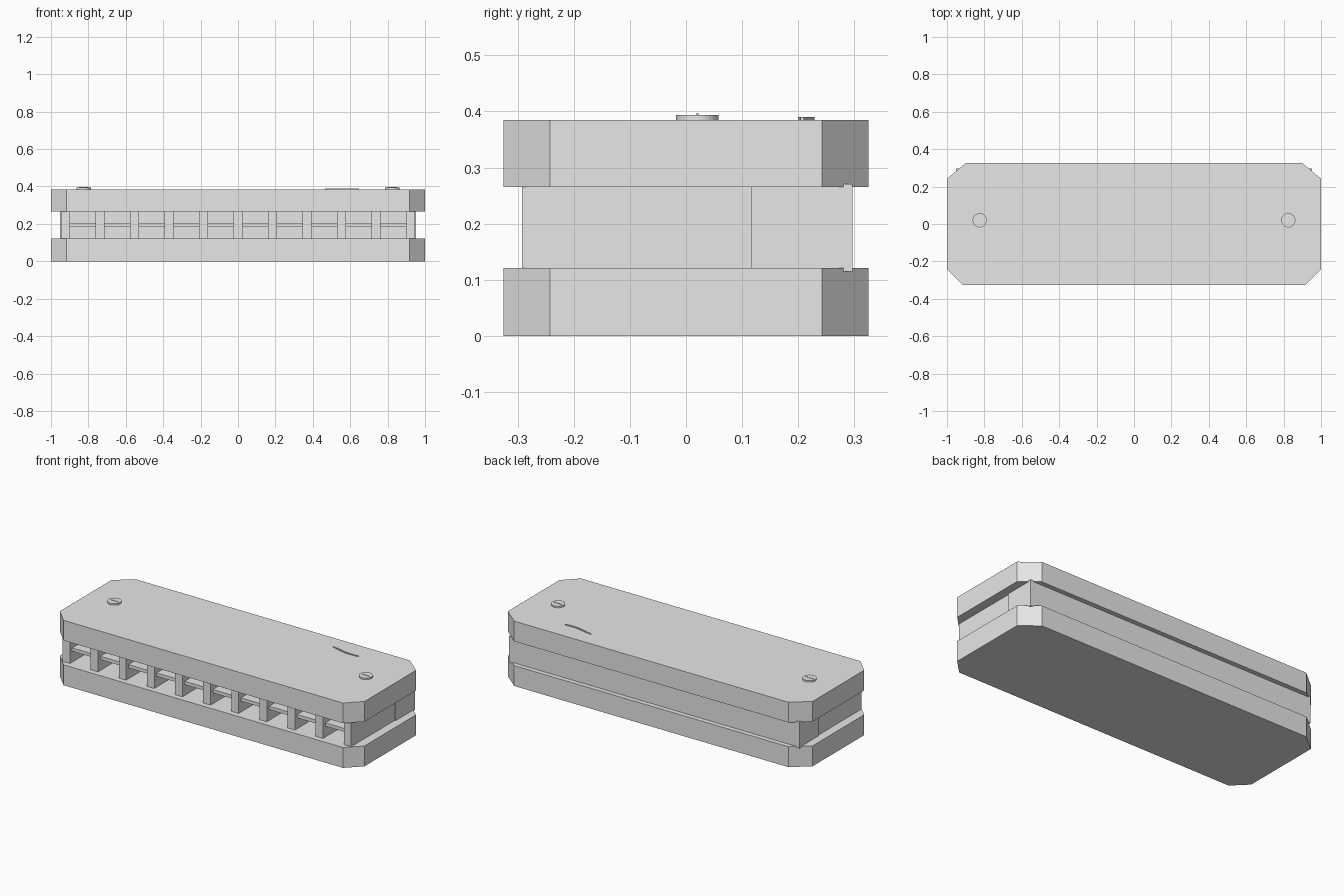
import bpy, bmesh, math

if "Cube" in bpy.data.objects:
    bpy.data.objects.remove(bpy.data.objects["Cube"])

grey = bpy.data.materials.new("light grey")
grey.diffuse_color = (0.8, 0.8, 0.8, 1)
grey.use_nodes = True
grey.node_tree.nodes["Principled BSDF"].inputs["Base Color"].default_value = grey.diffuse_color


def finish(name, bm):
    bmesh.ops.recalc_face_normals(bm, faces=bm.faces)
    mesh = bpy.data.meshes.new(name)
    bm.to_mesh(mesh)
    bm.free()
    mesh.materials.append(grey)
    ob = bpy.data.objects.new(name, mesh)
    bpy.context.collection.objects.link(ob)
    return ob


def prism(name, outline, z0, z1):
    bm = bmesh.new()
    face = bm.faces.new([bm.verts.new((x, y, z0)) for x, y in outline])
    top = bmesh.ops.extrude_face_region(bm, geom=[face], use_keep_orig=True)["geom"]
    for v in top:
        if isinstance(v, bmesh.types.BMVert):
            v.co.z = z1
    return finish(name, bm)


def box(name, x0, x1, y0, y1, z0, z1):
    return prism(name, [(x0, y0), (x1, y0), (x1, y1), (x0, y1)], z0, z1)


# Cover plates with clipped corners
right = [(0.917, -0.325), (1, -0.242), (1, 0.242), (0.9, 0.325)]
outline = right + [(-x, y) for x, y in reversed(right)]
prism("bottom_cover", outline, 0, 0.121)
prism("top_cover", outline, 0.265, 0.385)

# Comb: solid back block, dividers and reed plate
box("comb_back", -0.953, 0.953, 0.117, 0.297, 0.115, 0.271)
for i in range(11):
    x = (i - 5) * 0.1846
    box(f"comb_divider_{i + 1}", x - 0.024, x + 0.024, -0.292, 0.12, 0.115, 0.271)
box("reed_plate", -0.93, 0.93, -0.27, 0.13, 0.185, 0.205)

# Screws, each with a fine slot mark
for side, x in (("left", -0.825), ("right", 0.825)):
    circle = [(x + 0.038 * math.cos(a * math.tau / 32),
               0.02 + 0.038 * math.sin(a * math.tau / 32)) for a in range(32)]
    prism(f"screw_{side}", circle, 0.38, 0.394)
    box(f"screw_slot_{side}", x - 0.025, x + 0.025, 0.018, 0.023, 0.39, 0.396)

# Thin raised squiggle on the top cover
mid = [(0.465, 0.227), (0.51, 0.218), (0.56, 0.206), (0.6, 0.204), (0.648, 0.207)]
half = [0.002, 0.004, 0.005, 0.004, 0.003]
edge = [(x, y - h) for (x, y), h in zip(mid, half)]
edge += [(x, y + h) for (x, y), h in reversed(list(zip(mid, half)))]
prism("surface_squiggle", edge, 0.38, 0.39)
